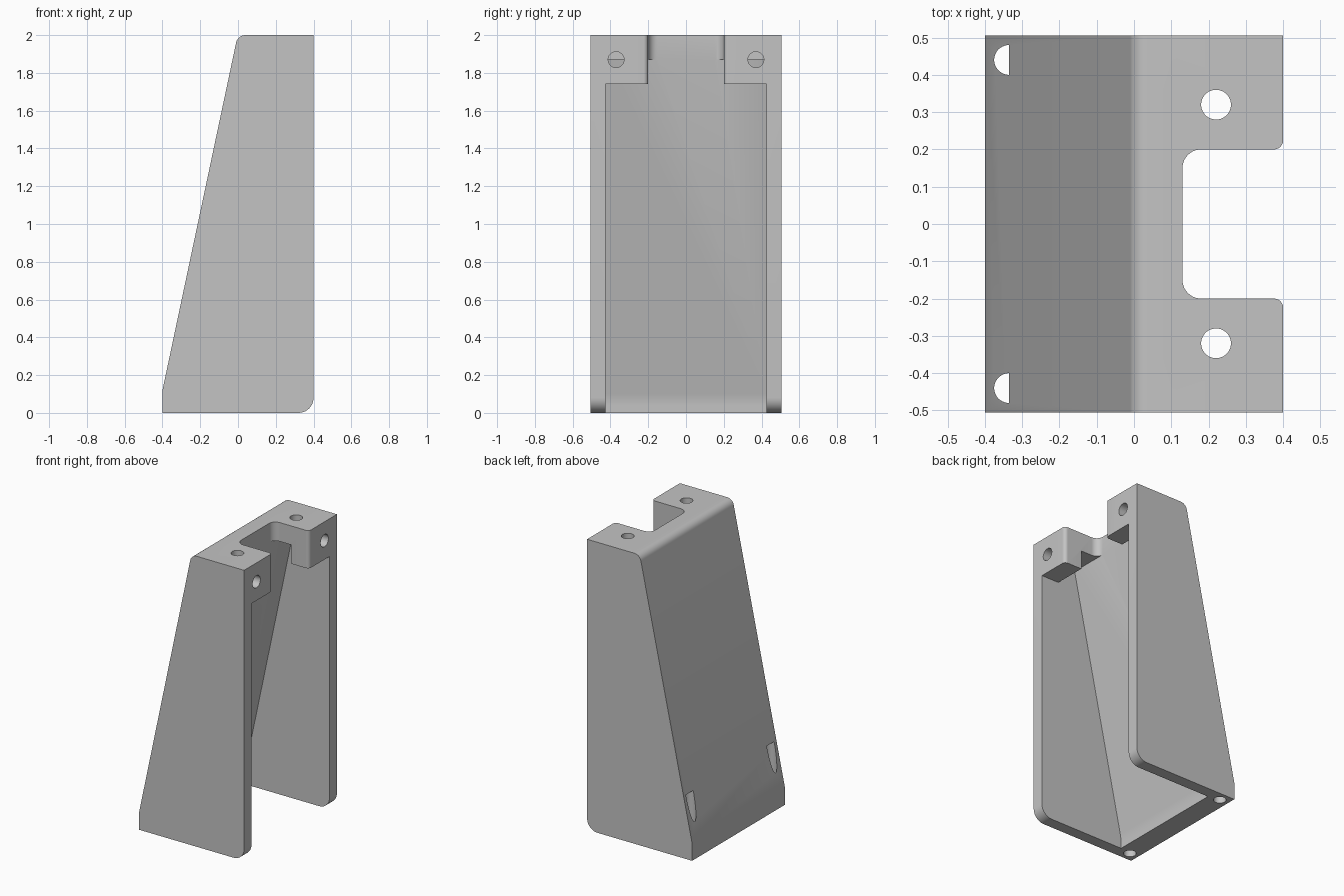
import bpy
import bmesh
import math
from mathutils import Vector

if "Cube" in bpy.data.objects:
    bpy.data.objects.remove(bpy.data.objects["Cube"], do_unlink=True)

# Single grey material
grey = bpy.data.materials.new("light_grey")
grey.use_nodes = True
COLOUR = (0.55, 0.55, 0.55, 1)
grey.diffuse_color = COLOUR
for node in grey.node_tree.nodes:
    if node.type == "BSDF_PRINCIPLED":
        node.inputs["Base Color"].default_value = COLOUR


def rounded(corners, steps=10):
    """Turn (u, v, radius) corners into an outline with arcs."""
    pts = [Vector((u, v, 0)) for u, v, r in corners]
    out = []
    for i, (u, v, r) in enumerate(corners):
        p = pts[i]
        if r == 0:
            out.append(p)
            continue
        a = (pts[i - 1] - p).normalized()
        b = (pts[(i + 1) % len(pts)] - p).normalized()
        half = a.angle(b) / 2
        centre = p + (a + b).normalized() * r / math.sin(half)
        d = r / math.tan(half)
        start = (p + a * d - centre).normalized()
        end = (p + b * d - centre).normalized()
        out += [centre + start.slerp(end, k / steps) * r for k in range(steps + 1)]
    return out


def circle(u, v, r, sides=32):
    turn = 2 * math.pi / sides
    return [Vector((u + r * math.cos((k + 0.5) * turn), v + r * math.sin((k + 0.5) * turn), 0))
            for k in range(sides)]


def prism(name, outline, axis, low, high):
    """Extrude an outline along an axis; the outline uses the other two axes in order."""
    def place(p, t):
        return {"x": (t, p.x, p.y), "y": (p.x, t, p.y), "z": (p.x, p.y, t)}[axis]
    bm = bmesh.new()
    bottom = [bm.verts.new(place(p, low)) for p in outline]
    top = [bm.verts.new(place(p, high)) for p in outline]
    bm.faces.new(bottom)
    bm.faces.new(top)
    for i in range(len(outline)):
        bm.faces.new((bottom[i - 1], bottom[i], top[i], top[i - 1]))
    bmesh.ops.recalc_face_normals(bm, faces=bm.faces)
    mesh = bpy.data.meshes.new(name)
    bm.to_mesh(mesh)
    bm.free()
    mesh.materials.append(grey)
    obj = bpy.data.objects.new(name, mesh)
    bpy.context.collection.objects.link(obj)
    return obj


# Wedge-shaped body
SLOPE = 4.718
body = prism("bracket_body", rounded([
    (-0.4, 0, 0), (0.4, 0, 0.08), (0.4, 2, 0),
    (-0.4 + 1.88 / SLOPE, 2, 0.05), (-0.4, 0.12, 0)]), "y", -0.505, 0.505)

# Hollow inside, leaving side walls, sloped wall, top plate and front blocks
knee = 0.131 - 1.8 / SLOPE
cutters = [prism("hollow_cutter", rounded([
    (knee, -0.1, 0), (knee, 0.07, 0.3), (0.131, 1.87, 0), (0.265, 1.87, 0),
    (0.265, 1.74, 0), (0.5, 1.74, 0), (0.5, -0.1, 0)]), "y", -0.425, 0.425)]

# Notch in the top plate, with rounded inner and outer corners
cutters.append(prism("notch_cutter", rounded([
    (0.13, -0.2, 0.05), (0.4, -0.2, 0.025), (0.4, -0.3, 0), (0.5, -0.3, 0),
    (0.5, 0.3, 0), (0.4, 0.3, 0), (0.4, 0.2, 0.025), (0.13, 0.2, 0.05)]), "z", 1.7, 2.1))

# Screw holes on both sides: top plate, front blocks and foot
for s in (-1, 1):
    cutters.append(prism("top_hole_cutter", circle(0.22, 0.32 * s, 0.04), "z", 1.8, 2.1))
    cutters.append(prism("front_hole_cutter", circle(0.37 * s, 1.87, 0.042), "x", 0.262, 0.5))
    cutters.append(prism("foot_hole_cutter", circle(-0.335, 0.44 * s, 0.04), "z", -0.1, 0.427))

bpy.ops.object.select_all(action="DESELECT")
bpy.context.view_layer.objects.active = body
body.select_set(True)
for cutter in cutters:
    cutter.hide_render = True
    cut = body.modifiers.new("cut", "BOOLEAN")
    cut.operation = "DIFFERENCE"
    cut.solver = "EXACT"
    cut.object = cutter
    bpy.ops.object.modifier_apply(modifier=cut.name)
    bpy.data.objects.remove(cutter, do_unlink=True)

bpy.ops.object.shade_smooth_by_angle(angle=math.radians(30))
